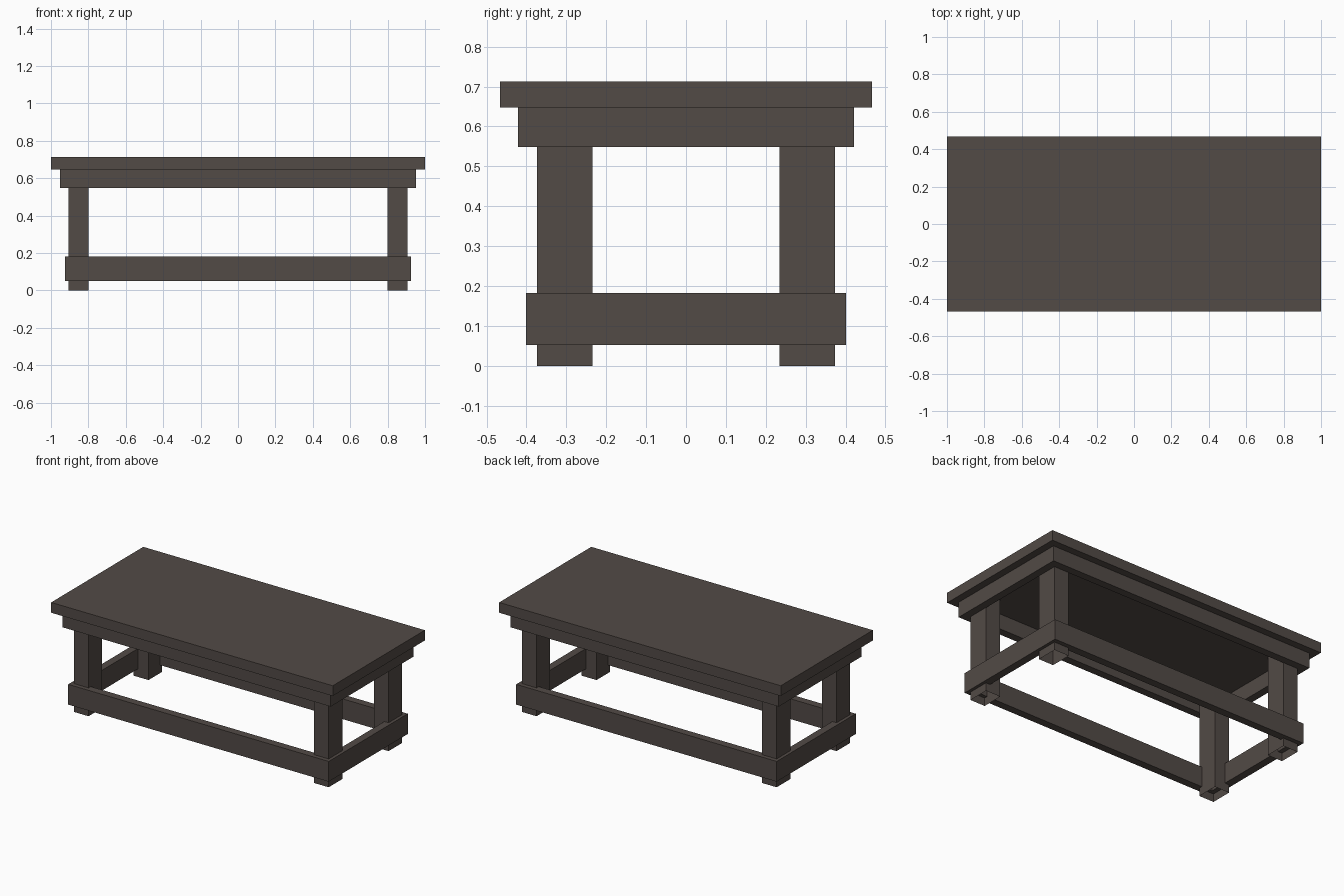
import bpy, bmesh

if "Cube" in bpy.data.objects:
    bpy.data.objects.remove(bpy.data.objects["Cube"])

wood = bpy.data.materials.new("dark wood")
wood.diffuse_color = (0.085, 0.069, 0.061, 1)
wood.use_nodes = True
wood.node_tree.nodes["Principled BSDF"].inputs["Base Color"].default_value = wood.diffuse_color


def finish(name, bm):
    bmesh.ops.recalc_face_normals(bm, faces=bm.faces)
    mesh = bpy.data.meshes.new(name)
    bm.to_mesh(mesh)
    bm.free()
    mesh.materials.append(wood)
    obj = bpy.data.objects.new(name, mesh)
    bpy.context.collection.objects.link(obj)
    return obj


def box(name, x0, x1, y0, y1, z0, z1, open_bottom=False):
    bm = bmesh.new()
    bmesh.ops.create_cube(bm, size=1)
    for v in bm.verts:
        v.co = (x1 if v.co.x > 0 else x0, y1 if v.co.y > 0 else y0, z1 if v.co.z > 0 else z0)
    if open_bottom:
        bm.normal_update()
        low = [f for f in bm.faces if f.normal.z < -0.9]
        bmesh.ops.delete(bm, geom=low, context='FACES_ONLY')
    return finish(name, bm)


def frame(name, hx, hy, z0, z1, t):
    """Rectangular ring of boards with thickness t."""
    bm = bmesh.new()
    corners = [(-1, -1), (1, -1), (1, 1), (-1, 1)]
    loops = [[bm.verts.new((sx * (hx - d), sy * (hy - d), z)) for sx, sy in corners]
             for d, z in ((0, z0), (0, z1), (t, z1), (t, z0))]
    for a in range(4):
        p, q = loops[a], loops[(a + 1) % 4]
        for i in range(4):
            j = (i + 1) % 4
            bm.faces.new((p[i], p[j], q[j], q[i]))
    return finish(name, bm)


# Table top and the two board frames
box("table_top", -1, 1, -0.467, 0.467, 0.647, 0.713)
frame("apron", 0.953, 0.421, 0.549, 0.647, 0.05)
frame("stretcher", 0.925, 0.401, 0.052, 0.182, 0.05)

# Four hollow legs, open at the foot
for sx, side in ((-1, "left"), (1, "right")):
    for sy, end in ((-1, "front"), (1, "back")):
        xs = sorted((sx * 0.80, sx * 0.905))
        ys = sorted((sy * 0.235, sy * 0.373))
        box(f"{end}_{side}_leg", *xs, *ys, 0, 0.647, open_bottom=True)
